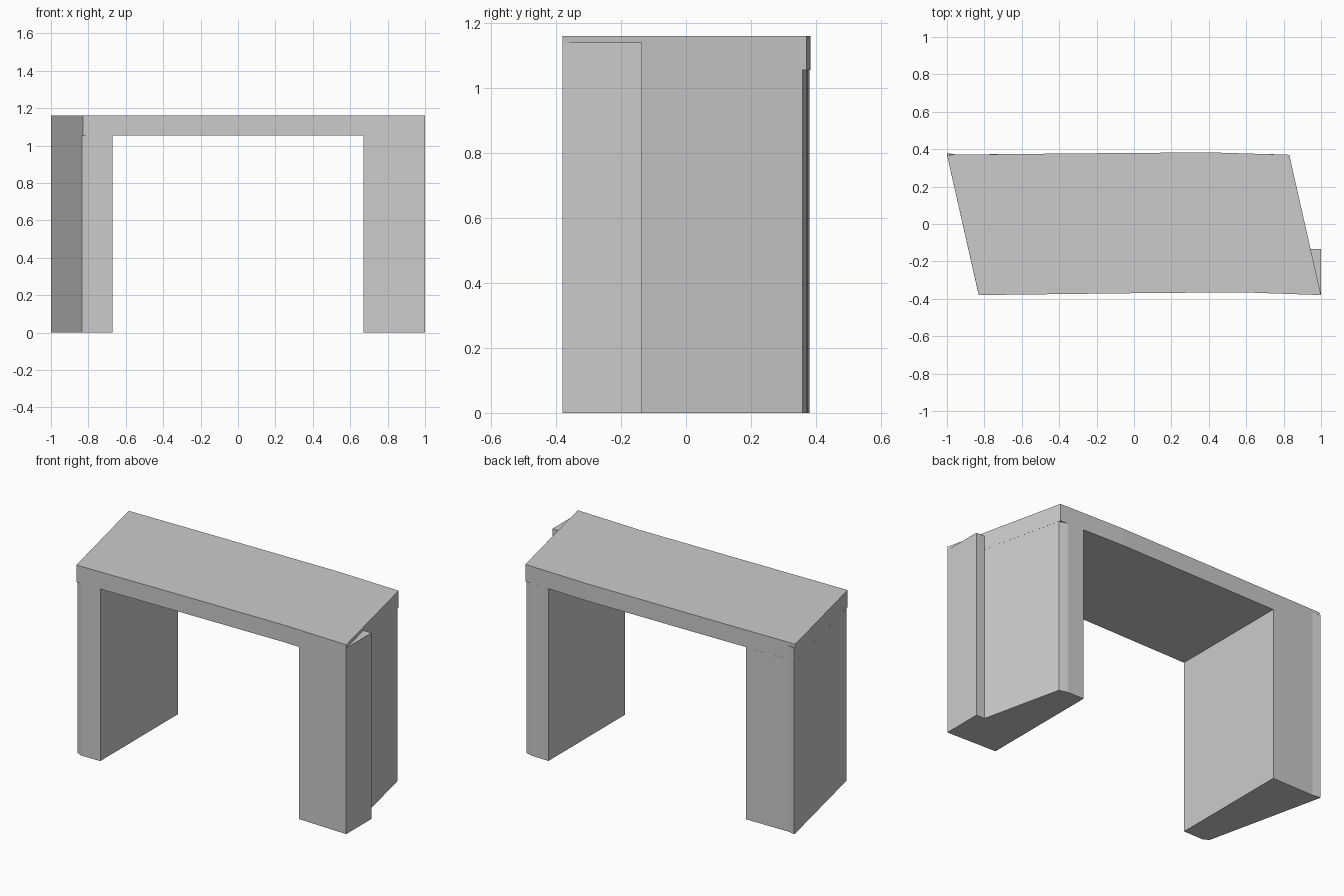
import bpy, bmesh

if "Cube" in bpy.data.objects:
    bpy.data.objects.remove(bpy.data.objects["Cube"])


def prism(name, outline, z0, z1):
    """Extrude a counter-clockwise plan outline from z0 to z1."""
    bm = bmesh.new()
    face = bm.faces.new([bm.verts.new((x, y, z0)) for x, y in outline])
    ext = bmesh.ops.extrude_face_region(bm, geom=[face], use_keep_orig=True)
    for v in ext["geom"]:
        if isinstance(v, bmesh.types.BMVert):
            v.co.z = z1
    bmesh.ops.recalc_face_normals(bm, faces=bm.faces[:])
    mesh = bpy.data.meshes.new(name)
    bm.to_mesh(mesh)
    bm.free()
    ob = bpy.data.objects.new(name, mesh)
    bpy.context.collection.objects.link(ob)
    return ob


TOP, UNDER, CORNER = 1.16, 1.055, 1.14

# Skewed top slab with slightly bowed long edges
prism("top_slab", [(-0.83, -0.38), (0.0, -0.37), (0.57, -0.365), (1.0, -0.38),
                   (0.83, 0.37), (0.4, 0.383), (-0.35, 0.377), (-1.0, 0.37)],
      UNDER, TOP)

# Left leg: clipped front outer corner, slanted outside, straight inside
prism("left_leg", [(-0.80, -0.378), (-0.67, -0.377), (-0.67, 0.374),
                   (-0.95, 0.371), (-1.0, 0.37), (-0.835, -0.36)], 0, UNDER)

# Right leg: clipped back outer corner
prism("right_leg", [(0.67, -0.368), (1.0, -0.38), (0.832, 0.358),
                    (0.78, 0.372), (0.67, 0.375)], 0, UNDER)

# Corner posts that square off the two sharp corners
prism("right_corner_post", [(1.0, -0.38), (1.0, -0.135), (0.944, -0.135)],
      0, CORNER)
prism("left_corner_post", [(-1.0, 0.37), (-0.95, 0.371), (-1.0, 0.38)],
      0, CORNER)
